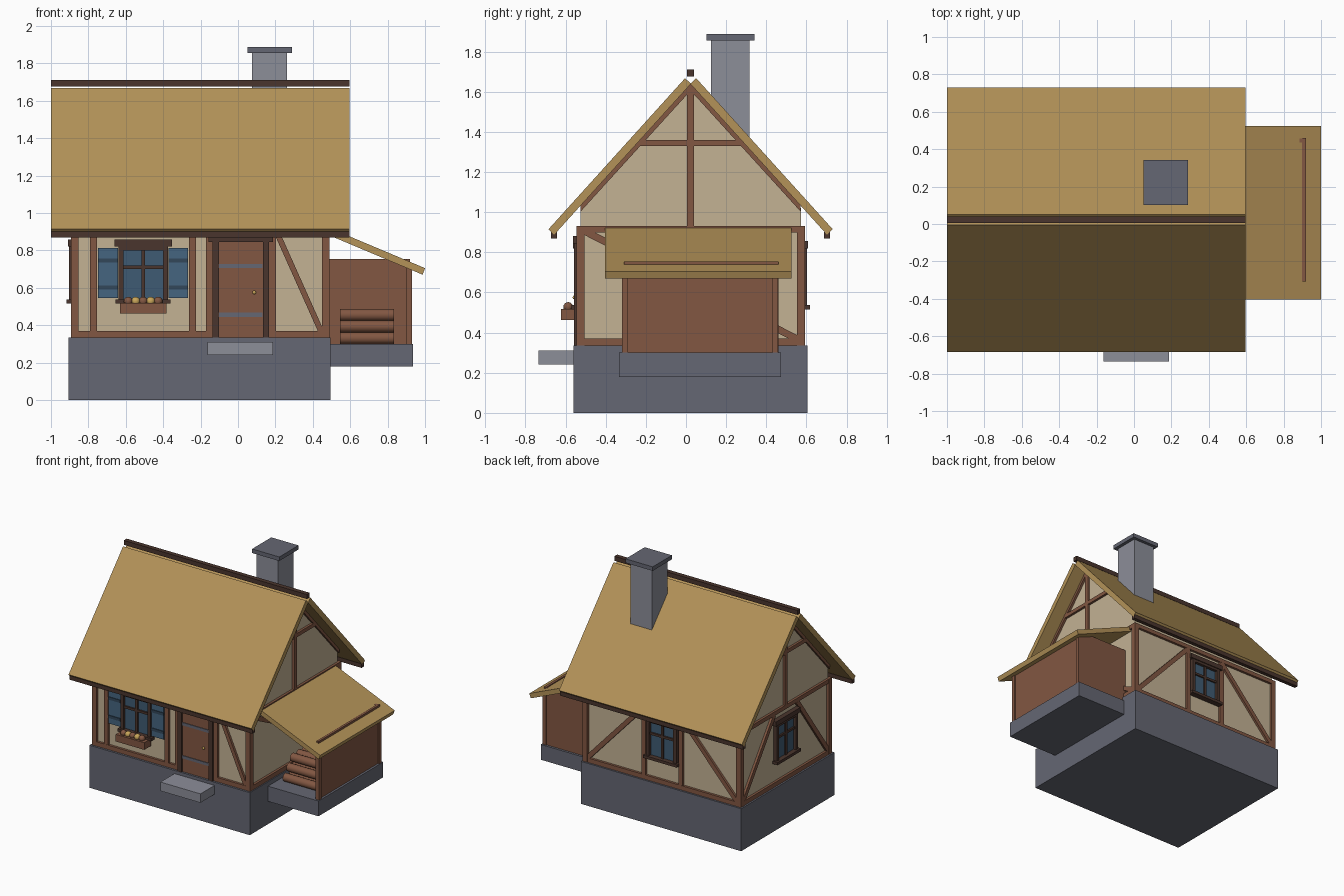
import bpy, bmesh, math
from mathutils import Vector

if "Cube" in bpy.data.objects:
    bpy.data.objects.remove(bpy.data.objects["Cube"])


def material(name, hex_colour):
    rgb = [int(hex_colour[i:i + 2], 16) / 255 for i in (0, 2, 4)]
    lin = [c / 12.92 if c <= 0.04045 else ((c + 0.055) / 1.055) ** 2.4 for c in rgb]
    m = bpy.data.materials.new(name)
    m.diffuse_color = (*lin, 1)
    m.use_nodes = True
    m.node_tree.nodes["Principled BSDF"].inputs["Base Color"].default_value = m.diffuse_color
    return m


THATCH = material("thatch", "B39258")
PLASTER = material("plaster", "C3B294")
TIMBER = material("timber", "825742")
DARK = material("dark wood", "4A352D")
STONE = material("stone", "656773")
PALE = material("pale stone", "8C8E99")
GLASS = material("window blue", "3F5B73")
SHUTTER = material("shutter blue", "456580")
BAND = material("dark blue", "32475A")
GOLD = material("gold", "C9A65A")


def prism(name, pts, place, a, b, mat):
    """Extrude a 2D outline from a to b; place(u, v, d) gives the 3D point."""
    bm = bmesh.new()
    lo = [bm.verts.new(place(u, v, a)) for u, v in pts]
    hi = [bm.verts.new(place(u, v, b)) for u, v in pts]
    n = len(pts)
    bm.faces.new(lo)
    bm.faces.new(hi)
    for i in range(n):
        j = (i + 1) % n
        bm.faces.new((lo[i], lo[j], hi[j], hi[i]))
    bmesh.ops.recalc_face_normals(bm, faces=bm.faces)
    me = bpy.data.meshes.new(name)
    bm.to_mesh(me)
    bm.free()
    me.materials.append(mat)
    ob = bpy.data.objects.new(name, me)
    bpy.context.collection.objects.link(ob)
    return ob


def rect(u0, u1, v0, v1):
    return [(u0, v0), (u1, v0), (u1, v1), (u0, v1)]


def box(name, x0, x1, y0, y1, z0, z1, mat):
    return prism(name, rect(x0, x1, y0, y1), lambda u, v, d: (u, v, d), z0, z1, mat)


def along_x(u, v, d):
    return (d, u, v)


# Wall planes: u runs along the wall, d is the distance out from it
WX0, WX1, WY0, WY1 = -0.873, 0.468, -0.525, 0.572
FACES = {
    "front": lambda u, z, d: (u, WY0 - d, z),
    "back": lambda u, z, d: (u, WY1 + d, z),
    "left": lambda u, z, d: (WX0 - d, u, z),
    "right": lambda u, z, d: (WX1 + d, u, z),
}


def panel(face, name, u0, u1, z0, z1, out, mat, start=-0.01):
    return prism(f"{face}_{name}", rect(u0, u1, z0, z1), FACES[face], start, out, mat)


def brace(face, p, q, w=0.035, out=0.018):
    p, q = Vector(p), Vector(q)
    d = (q - p).normalized() * w / 2
    s = Vector((-d.y, d.x))
    prism(f"{face}_brace", [p + s, p - s, q - s, q + s], FACES[face], -0.01, out, TIMBER)


def window(face, c):
    panel(face, "window_glass", c - 0.11, c + 0.11, 0.535, 0.82, 0.008, GLASS)
    for s in (-1, 1):
        a, b = sorted((c + s * 0.105, c + s * 0.132))
        panel(face, "window_jamb", a, b, 0.53, 0.83, 0.03, DARK)
    panel(face, "window_head", c - 0.132, c + 0.132, 0.80, 0.83, 0.03, DARK)
    panel(face, "window_mullion", c - 0.01, c + 0.01, 0.53, 0.81, 0.02, DARK)
    panel(face, "window_crossbar", c - 0.11, c + 0.11, 0.70, 0.718, 0.02, DARK)
    panel(face, "window_lintel", c - 0.153, c + 0.153, 0.82, 0.857, 0.037, DARK)
    panel(face, "window_sill", c - 0.147, c + 0.147, 0.515, 0.537, 0.045, DARK)


# Foundation, step and walls
MID = 0.023
box("foundation", -0.905, 0.495, -0.56, 0.605, 0, 0.335, STONE)
box("door_step", -0.163, 0.187, -0.735, -0.55, 0.24, 0.31, PALE)
prism("walls", [(WY0, 0.33), (WY1, 0.33), (WY1, 1.02), (MID, 1.63), (WY0, 1.02)],
      along_x, WX0, WX1, PLASTER)

# Roof slabs, eave beams and ridge beam
slab = [(-0.685, 0.915), (-0.005, 1.667), (0.025, 1.64), (-0.657, 0.887)]
for side, pts in (("front", slab), ("back", [(2 * MID - y, z) for y, z in slab])):
    prism(f"{side}_roof", pts, along_x, -1, 0.597, THATCH)
for side, y in (("front", -0.657), ("back", 0.703)):
    box(f"{side}_eave_beam", -1, 0.597, y - 0.015, y + 0.015, 0.87, 0.902, DARK)
box("ridge_beam", -1, 0.597, MID - 0.018, MID + 0.018, 1.675, 1.71, DARK)

# Chimney
box("chimney", 0.076, 0.263, 0.125, 0.317, 1.1, 1.86, PALE)
box("chimney_cap", 0.052, 0.289, 0.102, 0.341, 1.855, 1.887, STONE)

# Timber frame: corner posts, sill and top beams
for x in (-0.893, 0.448):
    for y in (-0.545, 0.552):
        box("corner_post", x, x + 0.04, y, y + 0.04, 0.335, 0.93, TIMBER)
for face in FACES:
    lo, hi = (-0.86, 0.455) if face in ("front", "back") else (-0.51, 0.56)
    panel(face, "sill_beam", lo, hi, 0.335, 0.37, 0.019, TIMBER)
    panel(face, "top_beam", lo, hi, 0.898, 0.93, 0.019, TIMBER)
for u in (-0.79, -0.262, -0.17, 0.166):
    panel("front", "post", u, u + 0.037, 0.335, 0.92, 0.0185, TIMBER)
for u in (-0.385, -0.06):
    panel("back", "post", u, u + 0.035, 0.335, 0.92, 0.0185, TIMBER)
brace("front", (0.21, 0.89), (0.445, 0.365), 0.03)
brace("back", (-0.04, 0.9), (0.45, 0.37))
brace("back", (-0.37, 0.9), (-0.855, 0.37))
brace("left", (-0.12, 0.9), (-0.505, 0.37))
brace("left", (0.166, 0.9), (0.55, 0.37))
brace("right", (-0.505, 0.905), (0.56, 0.365))

# Gable timbers at both ends
for face in ("left", "right"):
    panel(face, "king_post", MID - 0.017, MID + 0.017, 0.92, 1.62, 0.019, TIMBER)
    panel(face, "collar_beam", -0.25, 2 * MID + 0.25, 1.33, 1.36, 0.0185, TIMBER)
    rafter = [(WY0, 1.035), (MID, 1.638), (MID, 1.605), (WY0, 1.003)]
    for pts in (rafter, [(2 * MID - y, z) for y, z in rafter]):
        prism(f"{face}_rafter", pts, FACES[face], -0.01, 0.018, TIMBER)

# Windows, with shutters and a flower box at the front
WIN = -0.507
window("front", WIN)
window("back", -0.205)
window("left", MID)
for u in (-0.748, -0.372):
    panel("front", "shutter", u, u + 0.106, 0.545, 0.812, 0.022, SHUTTER)
    for z in (0.59, 0.735):
        panel("front", "shutter_band", u, u + 0.106, z, z + 0.022, 0.027, BAND)
box("flower_box", WIN - 0.125, WIN + 0.125, -0.622, -0.54, 0.462, 0.518, TIMBER)
for i in range(5):
    bpy.ops.mesh.primitive_uv_sphere_add(segments=12, ring_count=8, radius=0.024,
                                         location=(WIN - 0.08 + i * 0.04, -0.587, 0.528))
    ob = bpy.context.object
    ob.name = "flower"
    ob.data.materials.append(GOLD if i % 2 else TIMBER)
    bpy.ops.object.shade_smooth()

# Door
panel("front", "door", -0.103, 0.137, 0.342, 0.845, 0.024, TIMBER)
for u in (-0.135, 0.134):
    panel("front", "door_jamb", u, u + 0.033, 0.335, 0.85, 0.034, DARK)
panel("front", "door_header", -0.157, 0.188, 0.845, 0.88, 0.037, DARK)
for z in (0.445, 0.706):
    panel("front", "door_strap", -0.102, 0.13, z, z + 0.022, 0.029, STONE)
bpy.ops.mesh.primitive_uv_sphere_add(segments=10, ring_count=6, radius=0.01, location=(0.087, -0.555, 0.575))
bpy.context.object.name = "door_knob"
bpy.context.object.data.materials.append(GOLD)

# Open-fronted lean-to
box("shed_base", 0.48, 0.936, -0.333, 0.474, 0.18, 0.30, STONE)
box("shed_outer_wall", 0.899, 0.919, -0.308, 0.46, 0.30, 0.755, TIMBER)
box("shed_back_wall", 0.46, 0.918, 0.436, 0.456, 0.30, 0.754, TIMBER)
for y in (-0.318, 0.431):
    box("shed_post", 0.899, 0.931, y, y + 0.028, 0.30, 0.71, TIMBER)
prism("shed_roof", [(0.43, 0.945), (1.0, 0.705), (0.987, 0.67), (0.417, 0.91)],
      lambda u, v, d: (u, d, v), -0.404, 0.525, THATCH)

# Stacked logs
for row in range(3):
    for k in range(5 - row):
        bpy.ops.mesh.primitive_cylinder_add(vertices=14, radius=0.032, depth=0.29,
                                            location=(0.69, -0.19 + row * 0.045 + k * 0.075, 0.331 + row * 0.062),
                                            rotation=(0, math.pi / 2, 0))
        ob = bpy.context.object
        ob.name = "log"
        ob.data.materials.append(TIMBER)
        bpy.ops.object.shade_smooth_by_angle()
